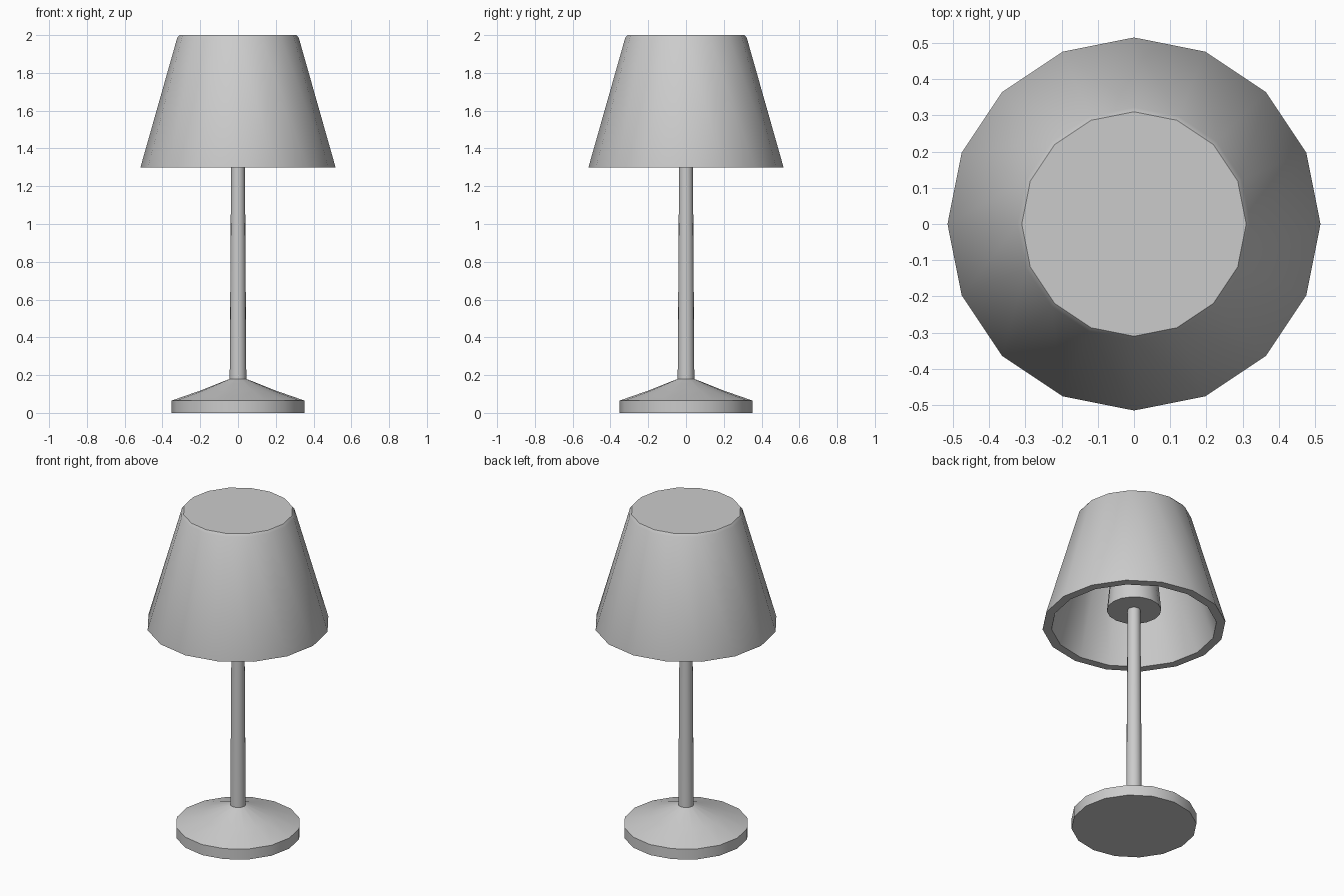
import bpy, bmesh, math

if "Cube" in bpy.data.objects:
    bpy.data.objects.remove(bpy.data.objects["Cube"])

SIDES = 16


def lathe(name, profile):
    """Revolve (radius, height) points around z; radius 0 makes a flat cap centre."""
    bm = bmesh.new()
    rings = []
    for r, z in profile:
        if r == 0:
            rings.append([bm.verts.new((0, 0, z))] * SIDES)
        else:
            rings.append([bm.verts.new((r * math.cos(2 * math.pi * i / SIDES),
                                        r * math.sin(2 * math.pi * i / SIDES), z))
                          for i in range(SIDES)])
    for a, b in zip(rings, rings[1:]):
        for i in range(SIDES):
            j = (i + 1) % SIDES
            corners = list(dict.fromkeys((a[i], a[j], b[j], b[i])))
            bm.faces.new(corners)
    bmesh.ops.recalc_face_normals(bm, faces=bm.faces)
    mesh = bpy.data.meshes.new(name)
    bm.to_mesh(mesh)
    bm.free()
    obj = bpy.data.objects.new(name, mesh)
    bpy.context.collection.objects.link(obj)
    bpy.context.view_layer.objects.active = obj
    obj.select_set(True)
    bpy.ops.object.shade_smooth_by_angle(angle=math.radians(30))
    obj.select_set(False)
    return obj


# Weighted foot with a gently dished top, rising into the tapered stem
lathe("base_and_stem", [(0, 0), (0.352, 0), (0.352, 0.065), (0.20, 0.118),
                        (0.044, 0.18), (0.036, 1.42), (0, 1.42)])

# Hollow shade with a thick wall, closed top and small top chamfer
lathe("shade", [(0, 2.0), (0.31, 2.0), (0.322, 1.985), (0.515, 1.305),
                (0.515, 1.30), (0.465, 1.30), (0.285, 1.95), (0, 1.95)])

# Tapered bulb holder hanging inside the shade
lathe("bulb_holder", [(0, 1.40), (0.153, 1.40), (0.10, 1.96), (0, 1.96)])
